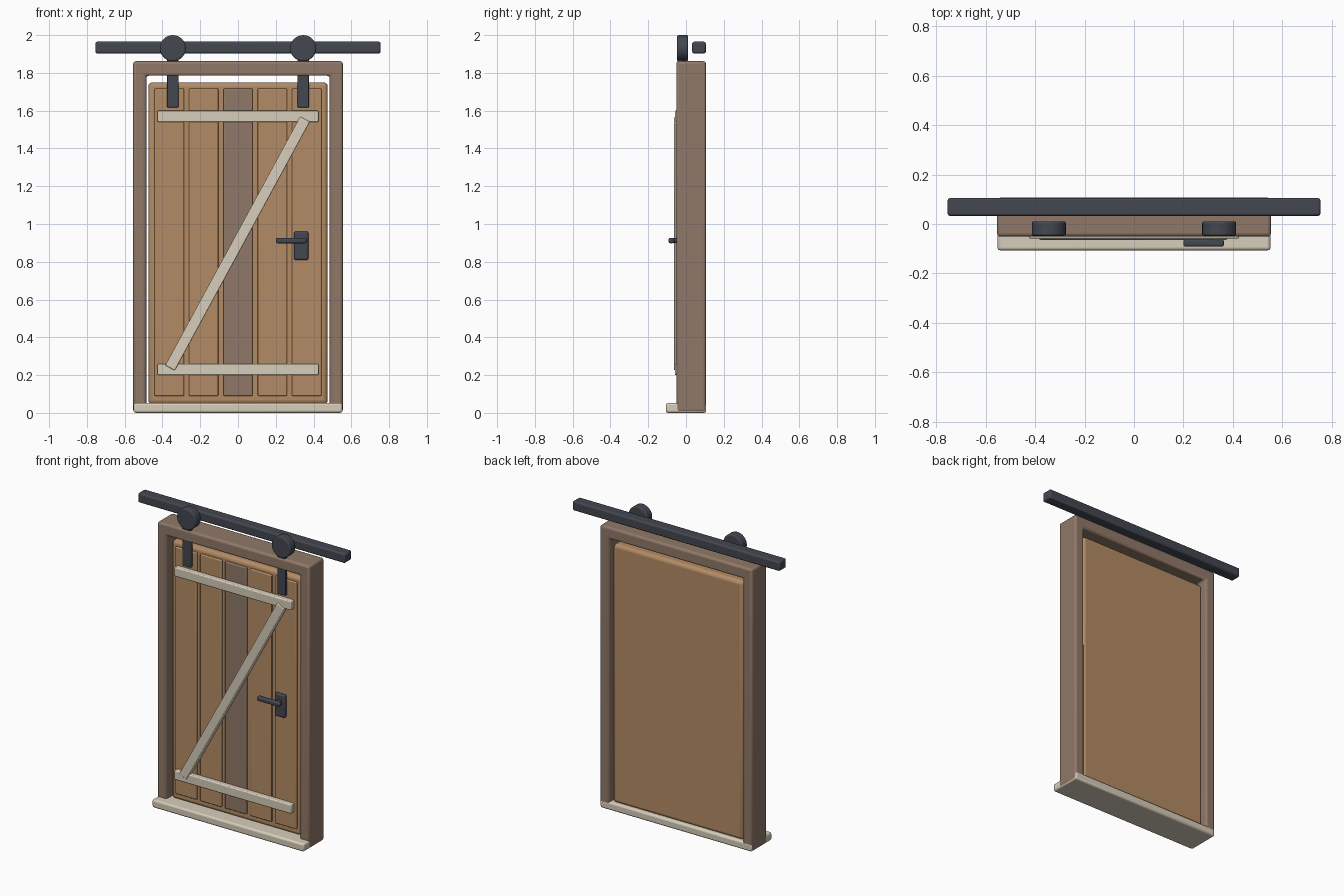
import bpy, bmesh, math
from mathutils import Matrix

if "Cube" in bpy.data.objects:
    bpy.data.objects.remove(bpy.data.objects["Cube"])


def material(name, rgb):
    m = bpy.data.materials.new(name)
    m.diffuse_color = (*rgb, 1)
    m.use_nodes = True
    m.node_tree.nodes["Principled BSDF"].inputs["Base Color"].default_value = m.diffuse_color
    return m


TAN = material("tan_wood", (0.45, 0.26, 0.13))
BROWN = material("brown_wood", (0.28, 0.19, 0.14))
CREAM = material("cream_wood", (0.68, 0.61, 0.49))
IRON = material("dark_iron", (0.058, 0.063, 0.082))


def finish(name, bm, mat, bevel):
    bmesh.ops.recalc_face_normals(bm, faces=bm.faces)
    me = bpy.data.meshes.new(name)
    bm.to_mesh(me)
    bm.free()
    ob = bpy.data.objects.new(name, me)
    bpy.context.collection.objects.link(ob)
    me.materials.append(mat)
    if bevel:
        mod = ob.modifiers.new("bevel", 'BEVEL')
        mod.width, mod.segments = bevel, 3
        mod.limit_method = 'ANGLE'
    bpy.ops.object.select_all(action='DESELECT')
    bpy.context.view_layer.objects.active = ob
    ob.select_set(True)
    bpy.ops.object.shade_smooth_by_angle(angle=math.radians(35))
    return ob


def box(name, x, y, z, mat, bevel=0.006):
    """Bevelled box given by (min, max) on each axis."""
    bm = bmesh.new()
    bmesh.ops.create_cube(bm, size=1)
    for v in bm.verts:
        for i, (a, b) in enumerate((x, y, z)):
            v.co[i] = a if v.co[i] < 0 else b
    return finish(name, bm, mat, bevel)


def disc(name, x, z, r, y, mat, bevel, n=32):
    """Cylinder along y."""
    bm = bmesh.new()
    bmesh.ops.create_cone(bm, cap_ends=True, segments=n, radius1=r, radius2=r,
                          depth=y[1] - y[0],
                          matrix=Matrix.Translation((x, sum(y) / 2, z))
                          @ Matrix.Rotation(math.pi / 2, 4, 'X'))
    return finish(name, bm, mat, bevel)


# Door frame: one U-shaped profile extruded in depth
bm = bmesh.new()
outline = [(-0.555, 0.003), (-0.485, 0.003), (-0.485, 1.785), (0.485, 1.785),
           (0.485, 0.003), (0.555, 0.003), (0.555, 1.862), (-0.555, 1.862)]
face = bm.faces.new([bm.verts.new((x, -0.051, z)) for x, z in outline])
new = bmesh.ops.extrude_face_region(bm, geom=[face])["geom"]
bmesh.ops.translate(bm, vec=(0, 0.157, 0),
                    verts=[g for g in new if isinstance(g, bmesh.types.BMVert)])
finish("door_frame", bm, BROWN, 0.014)

# Sill
box("sill", (-0.553, 0.553), (-0.107, 0.107), (0, 0.053), CREAM, 0.012)

# Door slab and its planks
box("door_slab", (-0.475, 0.475), (-0.014, 0.085), (0.045, 1.75), TAN, 0.022)
for i in range(5):
    c = (i - 2) * 0.182
    box(f"plank_{i + 1}", (c - 0.078, c + 0.078), (-0.026, 0.01), (0.09, 1.717),
        BROWN if i == 2 else TAN, 0.006)

# Horizontal battens and diagonal brace
for name, z in (("upper_batten", 1.57), ("lower_batten", 0.23)):
    box(name, (-0.426, 0.426), (-0.059, -0.02), (z - 0.03, z + 0.03), CREAM)
x0, z0, x1, z1 = -0.36, 0.238, 0.355, 1.555
half = math.hypot(x1 - x0, z1 - z0) / 2
brace = box("diagonal_brace", (-0.029, 0.029), (-0.064, -0.022), (-half, half), CREAM)
brace.location = ((x0 + x1) / 2, 0, (z0 + z1) / 2)
brace.rotation_euler[1] = math.atan2(x1 - x0, z1 - z0)

# Sliding rail, rollers and hanger straps
box("rail", (-0.755, 0.755), (0.033, 0.105), (1.903, 1.965), IRON, 0.01)
for side, s in (("left", -1), ("right", 1)):
    x = s * 0.345
    disc(f"{side}_roller", x, 1.931, 0.069, (-0.048, 0.011), IRON, 0.008)
    box(f"{side}_hanger_strap", (x - 0.03, x + 0.03), (-0.044, -0.02), (1.617, 1.93), IRON, 0.005)

# Handle: plate, stem and lever
box("handle_plate", (0.296, 0.372), (-0.046, -0.02), (0.81, 0.96), IRON, 0.009)
disc("handle_stem", 0.335, 0.913, 0.013, (-0.08, -0.035), IRON, 0, 16)
box("handle_lever", (0.2, 0.364), (-0.092, -0.062), (0.898, 0.927), IRON, 0.009)
